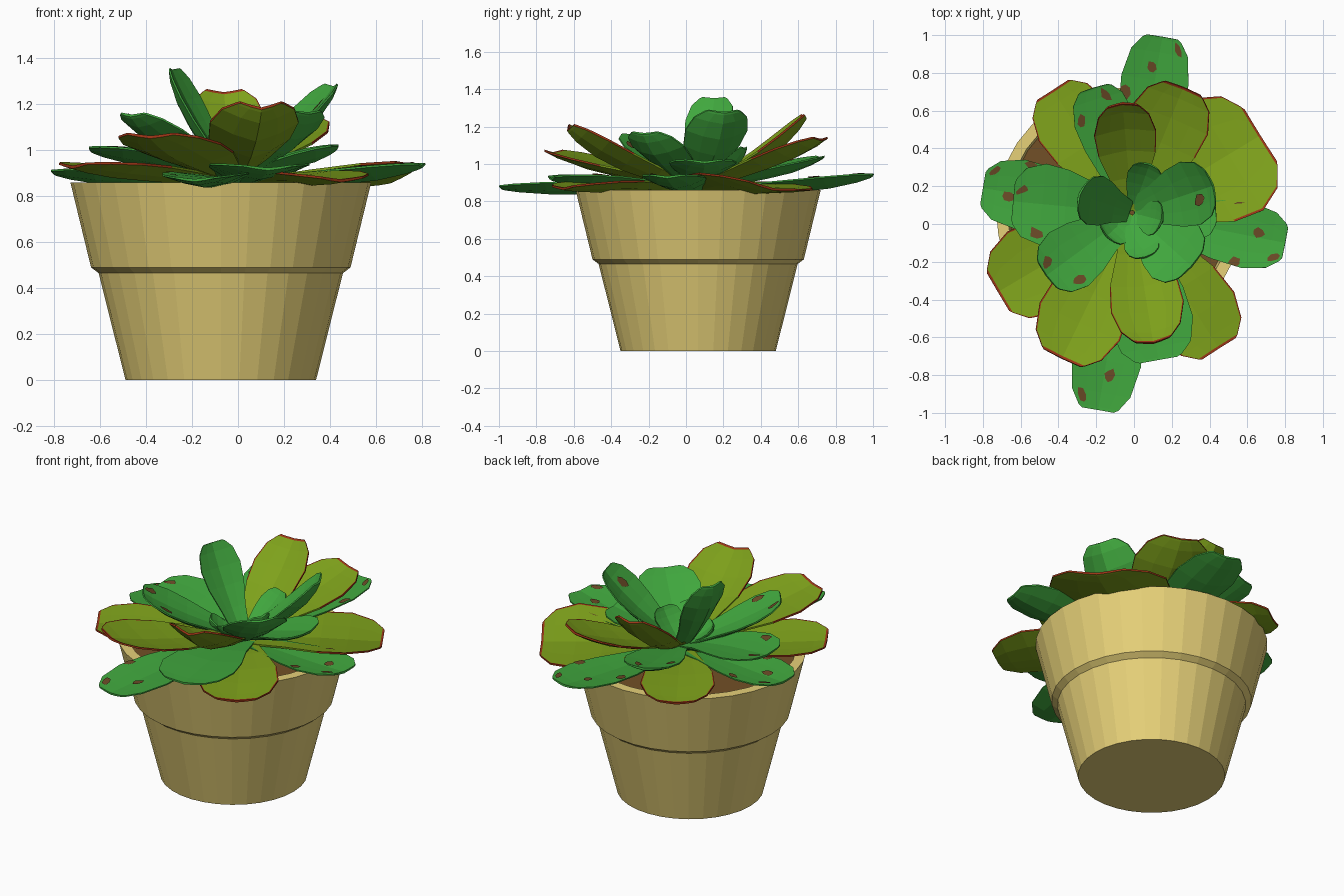
import bpy, bmesh, math, random
from mathutils import Vector

if "Cube" in bpy.data.objects:
    bpy.data.objects.remove(bpy.data.objects["Cube"])

random.seed(4)


def material(name, rgb):
    m = bpy.data.materials.new(name)
    m.diffuse_color = (*rgb, 1)
    m.use_nodes = True
    m.node_tree.nodes["Principled BSDF"].inputs["Base Color"].default_value = m.diffuse_color
    return m


CLAY = material("tan_clay", (0.80, 0.64, 0.19))
SOIL = material("brown_soil", (0.17, 0.08, 0.02))
GREEN = material("leaf_green", (0.052, 0.39, 0.048))
OLIVE = material("leaf_olive", (0.21, 0.36, 0.011))
RED = material("leaf_edge_red", (0.33, 0.035, 0.008))
SPOT = material("leaf_spot_brown", (0.15, 0.07, 0.02))


def make_object(name, bm, mats):
    me = bpy.data.meshes.new(name)
    bm.to_mesh(me)
    bm.free()
    ob = bpy.data.objects.new(name, me)
    for m in mats:
        me.materials.append(m)
    bpy.context.collection.objects.link(ob)
    return ob


def lathe(name, profile, mat, center, sides=32):
    """Revolve (radius, z) points; the first and last rings are capped."""
    bm = bmesh.new()
    rings = [[bm.verts.new((center[0] + r * math.cos(2 * math.pi * i / sides),
                            center[1] + r * math.sin(2 * math.pi * i / sides), z))
              for i in range(sides)] for r, z in profile]
    for a, b in zip(rings, rings[1:]):
        for i in range(sides):
            j = (i + 1) % sides
            bm.faces.new((a[i], a[j], b[j], b[i]))
    bm.faces.new(rings[0])
    bm.faces.new(rings[-1])
    bmesh.ops.recalc_face_normals(bm, faces=bm.faces[:])
    return make_object(name, bm, [mat])


# Pot with a stepped collar, and the soil inside it
POT = (-0.075, 0.065)
lathe("pot", [(0.415, 0), (0.532, 0.465), (0.565, 0.49), (0.655, 0.86),
              (0.595, 0.86), (0.58, 0.79)], CLAY, POT)
lathe("soil", [(0.57, 0.785), (0.585, 0.815)], SOIL, POT)

CENTER = Vector((-0.01, 0.06, 0.0))
ROWS = [0, 0.3, 0.55, 0.75, 0.91, 0.985, 1.0]
COLS = [-1, -0.965, -0.5, 0, 0.5, 0.965, 1]
WIDTHS = {"green": [0.4, 0.62, 0.9, 1.0, 0.85, 0.58, 0.46],
          "olive": [0.25, 0.6, 0.92, 1.0, 0.82, 0.54, 0.46]}
THICK = [0.8, 1, 1, 0.9, 0.5, 0.2, 0.1]


def leaf(name, kind, tip, width, lift, base_z=0.87, cup=0.12, spots=(), roll=0.0):
    """Spoon-shaped leaf swept along a curved spine from the plant's centre."""
    tip = Vector(tip)
    out = Vector((tip.x - CENTER.x, tip.y - CENTER.y, 0)).normalized()
    base = CENTER + out * 0.01 + Vector((0, 0, base_z))
    mid = (base + tip) / 2 + Vector((0, 0, lift))
    side = out.cross(Vector((0, 0, 1)))
    fat = 0.04 if kind == "green" else 0.028
    rim = 0.008 if kind == "green" else 0.010
    bm = bmesh.new()
    top, low, normals = [], [], []
    for k, t in enumerate(ROWS):
        p = base * (1 - t) ** 2 + mid * 2 * t * (1 - t) + tip * t * t
        tangent = ((mid - base) * (1 - t) + (tip - mid) * t).normalized()
        n = side.cross(tangent).normalized()
        half = width / 2 * WIDTHS[kind][k]
        across = (side + n * roll * t).normalized()
        normals.append(n)
        row_t, row_l = [], []
        for u in COLS:
            q = p + across * (u * half) + n * (cup * half * (abs(u) ** 1.2 - 0.5))
            depth = rim + fat * THICK[k] * (1 - u * u)
            row_t.append(bm.verts.new(q))
            row_l.append(bm.verts.new(q - n * depth))
        top.append(row_t)
        low.append(row_l)
    c = len(COLS) - 1
    last = len(ROWS) - 2
    for k in range(last + 1):
        for i in range(c):
            f = bm.faces.new((top[k][i], top[k][i + 1], top[k + 1][i + 1], top[k + 1][i]))
            # Thin red border along the outer part of the upper side
            f.material_index = 1 if k == last or (k > 1 and i in (0, c - 1)) else 0
            bm.faces.new((low[k][i], low[k][i + 1], low[k + 1][i + 1], low[k + 1][i]))
        for i in (0, c):
            f = bm.faces.new((top[k][i], top[k + 1][i], low[k + 1][i], low[k][i]))
            f.material_index = 1 if k > 1 else 0
    for i in range(c):
        bm.faces.new((top[-1][i], top[-1][i + 1], low[-1][i + 1], low[-1][i])).material_index = 1
        bm.faces.new((top[0][i], top[0][i + 1], low[0][i + 1], low[0][i]))
    bmesh.ops.recalc_face_normals(bm, faces=bm.faces[:])

    # Brown spots: thin patches lying just above the upper side
    def surface(t, u):
        k = max(i for i in range(len(ROWS) - 1) if ROWS[i] <= t)
        i = max(i for i in range(c) if COLS[i] <= u)
        a = (t - ROWS[k]) / (ROWS[k + 1] - ROWS[k])
        b = (u - COLS[i]) / (COLS[i + 1] - COLS[i])
        lower = top[k][i].co.lerp(top[k][i + 1].co, b)
        upper = top[k + 1][i].co.lerp(top[k + 1][i + 1].co, b)
        return lower.lerp(upper, a) + normals[k] * 0.006

    length = (tip - base).length
    for t, u in spots:
        ring = []
        for j in range(7):
            ang = 2 * math.pi * j / 7
            r = random.uniform(0.025, 0.046)
            dt = r * math.cos(ang) / length
            du = 0.8 * r * math.sin(ang) / (width / 2)
            ring.append(bm.verts.new(surface(min(0.99, t + dt), max(-0.99, min(0.99, u + du)))))
        f = bm.faces.new(ring)
        f.normal_update()
        if f.normal.dot(normals[3]) < 0:
            f.normal_flip()
        f.material_index = 2
    mats = [GREEN, GREEN, SPOT] if kind == "green" else [OLIVE, RED, SPOT]
    make_object(name, bm, mats)


S4 = [(0.82, -0.15), (0.94, 0.7), (0.7, 0.9), (0.66, -0.85)]
S2 = [(0.78, -0.75), (0.93, 0.4)]

# Lowest ring of long green leaves
leaf("low_green_back", "green", (0.15, 0.99, 0.945), 0.36, -0.01, spots=S4)
leaf("low_green_front", "green", (-0.19, -0.985, 0.88), 0.37, 0.04, spots=S4)
leaf("low_green_right", "green", (0.80, -0.10, 0.94), 0.35, 0.0, spots=S4)
leaf("low_green_left", "green", (-0.80, 0.19, 0.91), 0.37, 0.02, spots=S4)

# Lower ring of broad olive leaves with red edges
leaf("low_olive_back_right", "olive", (0.67, 0.47, 0.88), 0.70, 0.05, roll=0.14)
leaf("low_olive_back_left", "olive", (-0.43, 0.71, 0.88), 0.42, 0.04)
leaf("low_olive_front_right", "olive", (0.45, -0.66, 0.88), 0.46, 0.05)
leaf("low_olive_left", "olive", (-0.72, -0.36, 0.94), 0.50, 0.02)

# Middle ring of green leaves
leaf("mid_green_front", "green", (0.13, -0.72, 0.93), 0.44, 0.04)
leaf("mid_green_left", "green", (-0.64, 0.12, 1.01), 0.43, 0.05, 0.9, spots=S2)
leaf("mid_green_back", "green", (-0.21, 0.72, 1.04), 0.32, 0.0, 0.9, spots=S2)
leaf("mid_green_front_left", "green", (-0.46, -0.27, 1.16), 0.35, -0.03, 0.9, spots=S2)
leaf("mid_green_front_right", "green", (0.30, -0.22, 1.17), 0.37, -0.03, 0.9)
leaf("mid_green_right", "green", (0.43, 0.10, 1.02), 0.36, 0.03, 0.9)

# Raised olive leaves with red edges
leaf("high_olive_front_left", "olive", (-0.38, -0.71, 1.07), 0.47, -0.02, 0.9)
leaf("high_olive_front", "olive", (0.10, -0.62, 1.20), 0.39, -0.07, 0.9, 0.35)
leaf("high_olive_back_right", "olive", (0.26, 0.72, 1.14), 0.43, -0.02, 0.9)
leaf("high_olive_back", "olive", (-0.06, 0.63, 1.26), 0.33, -0.09, 0.9, 0.25)

# Upright inner leaves
leaf("top_green_left", "green", (-0.28, 0.15, 1.355), 0.27, -0.04, 0.9, 0.2)
leaf("top_green_right", "green", (0.41, 0.20, 1.285), 0.35, -0.04, 0.9, 0.2, spots=[(0.8, 0.3)])

# Small heart leaves closing the centre
for i, (x, y, z) in enumerate([(0.06, -0.17, 1.04), (0.08, 0.31, 1.09),
                               (-0.14, -0.06, 1.0), (0.14, 0.02, 1.06)]):
    leaf(f"heart_leaf_{i + 1}", "green", (x, y, z), 0.19, -0.02, 0.89, 0.2)
